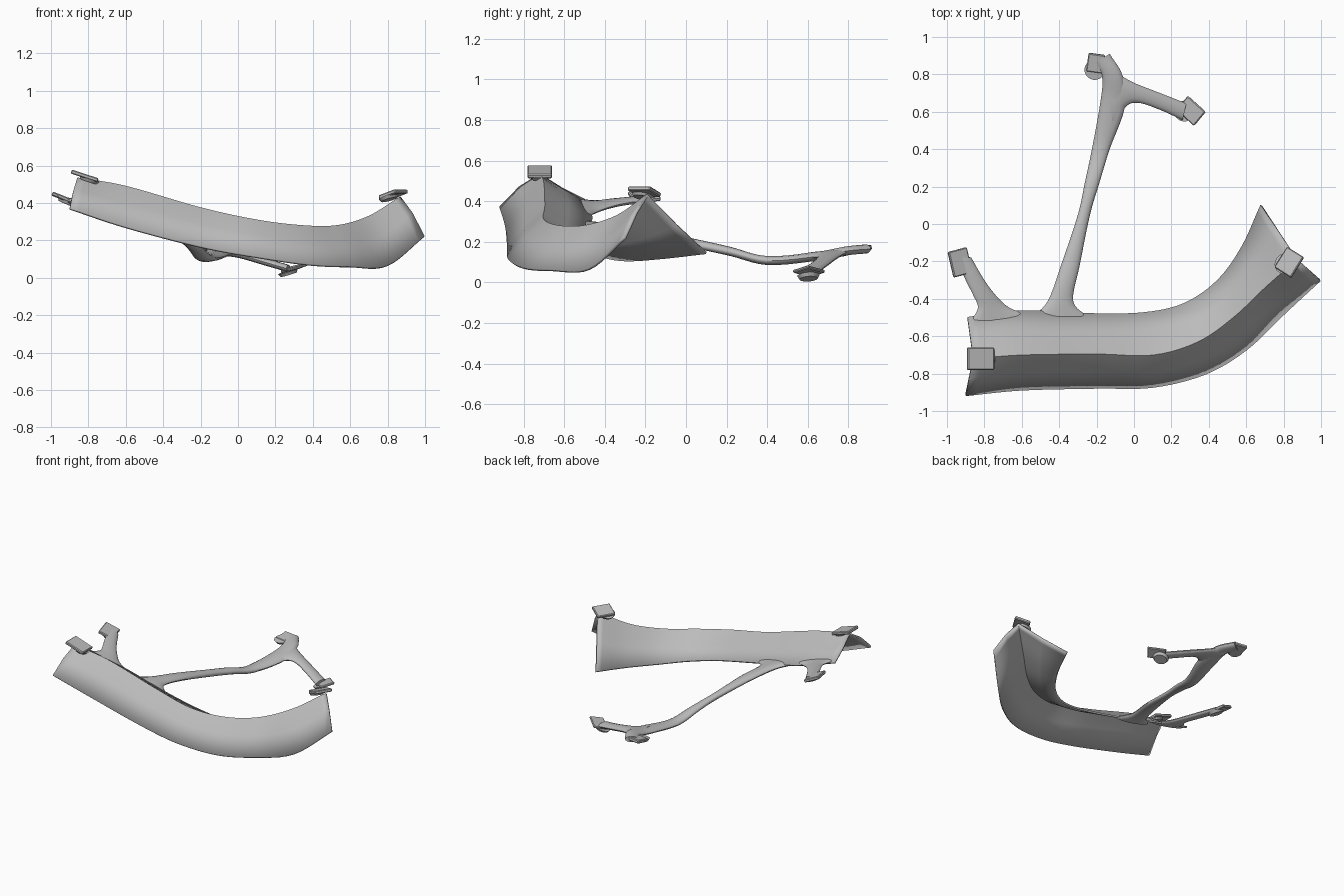
import bpy, bmesh, math
from mathutils import Vector, Matrix

cube = bpy.data.objects.get("Cube")
if cube:
    bpy.data.objects.remove(cube)

grey = bpy.data.materials.new("plain grey")
grey.use_nodes = True
grey.diffuse_color = (0.5, 0.5, 0.5, 1)
grey.node_tree.nodes["Principled BSDF"].inputs["Base Color"].default_value = (0.5, 0.5, 0.5, 1)


def finish(name, bm, angle=35):
    bmesh.ops.recalc_face_normals(bm, faces=bm.faces)
    me = bpy.data.meshes.new(name)
    bm.to_mesh(me)
    bm.free()
    me.materials.append(grey)
    ob = bpy.data.objects.new(name, me)
    bpy.context.collection.objects.link(ob)
    bpy.ops.object.select_all(action='DESELECT')
    ob.select_set(True)
    bpy.context.view_layer.objects.active = ob
    bpy.ops.object.shade_smooth_by_angle(angle=math.radians(angle))
    return ob


def spline(pts, steps):
    """Smooth path through the points."""
    pts = [Vector(p) for p in pts]
    p = [2 * pts[0] - pts[1]] + pts + [2 * pts[-1] - pts[-2]]
    out = []
    for i in range(1, len(p) - 2):
        a, b, c, d = p[i - 1:i + 3]
        for k in range(steps):
            t = k / steps
            out.append(0.5 * (2 * b + (c - a) * t + (2 * a - 5 * b + 4 * c - d) * t * t
                              + (3 * b - a - 3 * c + d) * t ** 3))
    return out + [pts[-1]]


def skin(bm, rows, closed):
    grid = [[bm.verts.new(v) for v in row] for row in rows]
    n = len(grid[0])
    for r, s in zip(grid, grid[1:]):
        for j in range(n if closed else n - 1):
            k = (j + 1) % n
            bm.faces.new((r[j], r[k], s[k], s[j]))
    if closed:
        bm.faces.new(grid[0])
        bm.faces.new(grid[-1])


def limb(name, left, right, thick):
    """Oval bar between a left and a right outline."""
    rows = []
    for a, b in zip(spline(left, 5), spline(right, 5)):
        mid, half = (a + b) / 2, (b - a) / 2
        rows.append([mid + half * math.cos(q) + Vector((0, 0, thick / 2 * math.sin(q)))
                     for q in [math.tau * j / 14 for j in range(14)]])
    bm = bmesh.new()
    skin(bm, rows, True)
    return finish(name, bm, 50)


def clip(name, pos, size, rot, tab):
    """Small tilted plate with a rounded tab beneath it."""
    bm = bmesh.new()
    bmesh.ops.create_cube(bm, size=1, matrix=Matrix.Diagonal((*size, 1)))
    bmesh.ops.bevel(bm, geom=bm.edges[:], offset=0.005, segments=1, affect='EDGES')
    bmesh.ops.create_cone(bm, cap_ends=True, segments=20, radius1=0.045, radius2=0.055, depth=0.018,
                          matrix=Matrix.Translation(tab))
    ob = finish(name, bm)
    ob.location = pos
    ob.rotation_euler = [math.radians(a) for a in rot]


# Curved two-sided shell: lower outer edge, ridge, lower inner edge
outer = [(-.9, -.915, .37), (-.6, -.885, .27), (-.2, -.875, .165), (.1, -.87, .11),
         (.38, -.8, .07), (.6, -.67, .06), (.8, -.48, .065), (.995, -.3, .22)]
ridge = [(-.86, -.72, .53), (-.6, -.7, .485), (-.2, -.695, .37), (.1, -.7, .305),
         (.34, -.63, .275), (.53, -.5, .275), (.7, -.34, .325), (.87, -.19, .43)]
inner = [(-.89, -.5, .405), (-.6, -.465, .32), (-.25, -.48, .24), (.05, -.475, .18),
         (.27, -.425, .135), (.45, -.3, .11), (.58, -.12, .12), (.68, .1, .145)]
rows = []
for o, r, i in zip(spline(outer, 6), spline(ridge, 6), spline(inner, 6)):
    rows.append([o, o.lerp(r, .5) + Vector((0, 0, .018)), r, r.lerp(i, .5) - Vector((0, 0, .008)), i])
bm = bmesh.new()
skin(bm, rows, False)
shell = finish("curved_shell", bm)
mod = shell.modifiers.new("thickness", 'SOLIDIFY')
mod.thickness = 0.014
mod.offset = 0

# Long rear arm
limb("rear_arm",
     [(-.54, -.495, .3), (-.46, -.41, .28), (-.39, -.22, .25), (-.3, .05, .195), (-.263, .22, .155),
      (-.225, .4, .108), (-.18, .65, .13), (-.17, .78, .155), (-.21, .86, .165)],
     [(-.25, -.495, .245), (-.325, -.41, .26), (-.29, -.22, .24), (-.235, .05, .185), (-.185, .22, .15),
      (-.13, .4, .108), (-.05, .62, .125), (-.06, .79, .155), (-.13, .91, .165)], .045)

# Side fork of the rear arm
limb("fork_arm",
     [(-.15, .84, .15), (-.08, .8, .15), (0, .755, .13), (.14, .7, .09), (.28, .645, .05)],
     [(-.11, .5, .12), (-.05, .62, .125), (.02, .648, .12), (.14, .61, .085), (.26, .555, .05)], .04)

# Short arm on the right end
limb("side_arm",
     [(-.88, -.53, .41), (-.835, -.45, .4), (-.86, -.38, .405), (-.9, -.3, .41), (-.95, -.18, .42)],
     [(-.56, -.49, .32), (-.67, -.445, .345), (-.74, -.38, .37), (-.8, -.3, .39), (-.87, -.18, .405)], .035)

# Mounting clips
clip("rear_clip", (-.205, .86, .165), (.09, .1, .025), (10, 0, -8), (0, -.035, 0))
clip("fork_clip", (.305, .605, .055), (.13, .1, .016), (14, -10, -42), (-.03, -.03, -.017))
clip("side_clip", (-.93, -.205, .425), (.11, .14, .022), (5, 22, 15), (.02, -.02, -.015))
clip("right_ridge_clip", (-.82, -.72, .545), (.15, .12, .022), (0, 18, 0), (.03, 0, -.015))
clip("left_ridge_clip", (.83, -.205, .447), (.11, .13, .022), (0, -18, -32), (-.02, -.02, -.015))
